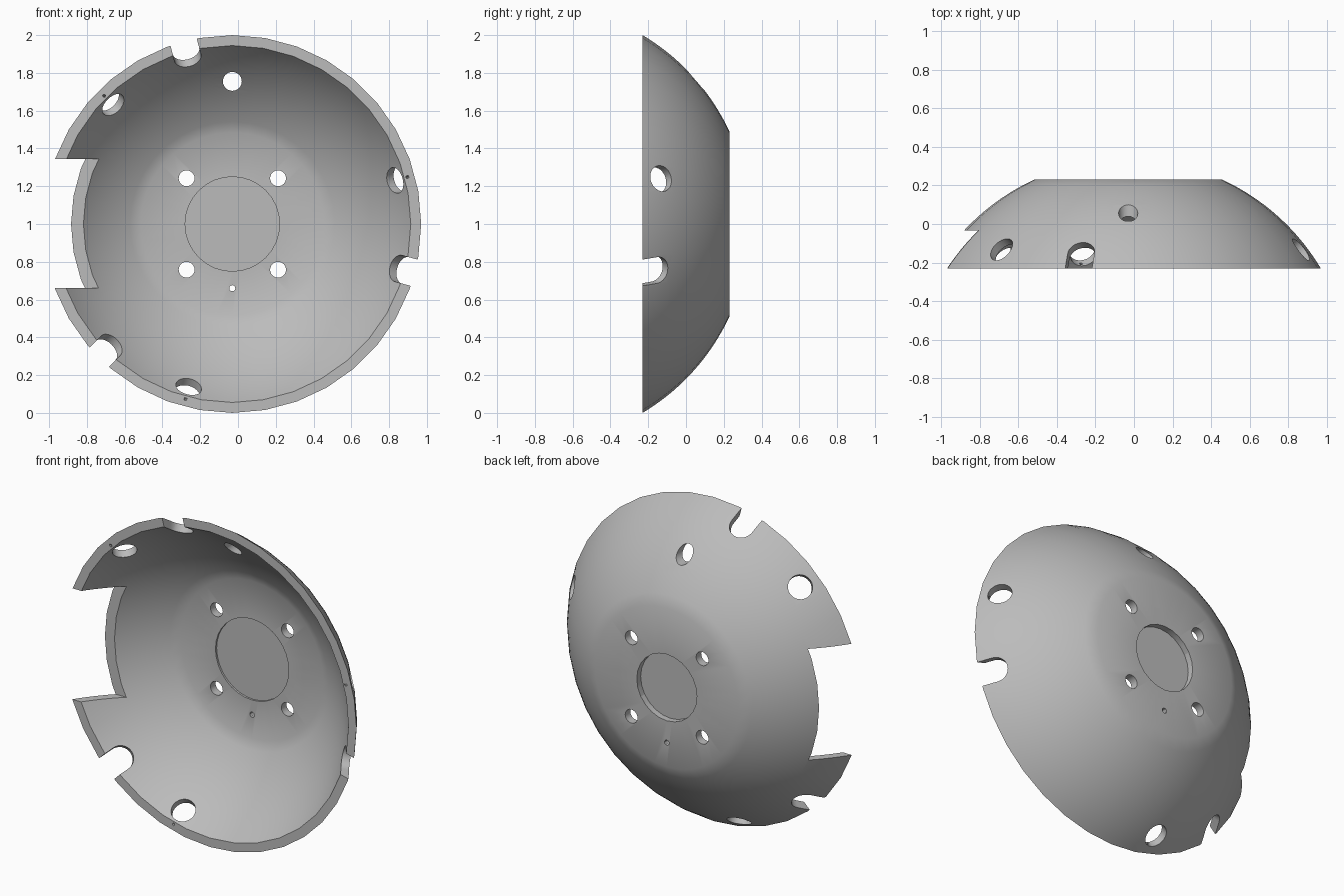
import bpy, bmesh
from math import sin, cos, pi, radians, sqrt
from mathutils import Vector, Matrix

if "Cube" in bpy.data.objects:
    bpy.data.objects.remove(bpy.data.objects["Cube"])

CENTRE = Vector((-0.03, 0, 1))      # axis of the dish, running along y
SPHERE_Y = -0.826                   # sphere centre on that axis
R_OUT, R_IN = 1.164, 1.117
FRONT, BACK, FLOOR = -0.23, 0.23, 0.18

grey = bpy.data.materials.new("plain grey")
grey.use_nodes = True
grey.diffuse_color = (0.5, 0.5, 0.5, 1)
grey.node_tree.nodes["Principled BSDF"].inputs["Base Color"].default_value = (0.5, 0.5, 0.5, 1)


def make_object(name, bm):
    bmesh.ops.recalc_face_normals(bm, faces=bm.faces)
    mesh = bpy.data.meshes.new(name)
    bm.to_mesh(mesh)
    bm.free()
    mesh.materials.append(grey)
    obj = bpy.data.objects.new(name, mesh)
    bpy.context.collection.objects.link(obj)
    return obj


def radius_at(y, sphere):
    return sqrt(sphere ** 2 - (y - SPHERE_Y) ** 2)


def arc(sphere, y0, y1, steps=14):
    ys = [y0 + (y1 - y0) * i / steps for i in range(steps + 1)]
    return [(radius_at(y, sphere), y) for y in ys]


def lathe(name, profile, sides):
    bm = bmesh.new()
    rings = [[bm.verts.new(CENTRE + Vector((r * cos(2 * pi * i / sides), y, r * sin(2 * pi * i / sides))))
              for r, y in profile] for i in range(sides)]
    n = len(profile)
    for i in range(sides):
        a, b = rings[i], rings[(i + 1) % sides]
        for j in range(n):
            k = (j + 1) % n
            bm.faces.new((a[j], a[k], b[k], b[j]))
    return make_object(name, bm)


# Dish: flat-bottomed spherical shell
profile = arc(R_OUT, FRONT, BACK) + [(0.15, BACK), (0.15, FLOOR)] + arc(R_IN, FLOOR, FRONT)
dish = lathe("dish_shell", profile, 36)


def cut(cutter):
    cutter.hide_render = True
    mod = dish.modifiers.new("cut", 'BOOLEAN')
    mod.operation, mod.solver, mod.object = 'DIFFERENCE', 'EXACT', cutter
    bpy.context.view_layer.objects.active = dish
    bpy.ops.object.modifier_apply(modifier=mod.name)
    bpy.data.objects.remove(cutter)


def prism(outline, origin, u, v, axis, depth):
    """Extrude a 2D outline in the u, v plane both ways along the axis."""
    bm = bmesh.new()
    ends = [[bm.verts.new(origin + u * a + v * b + axis * s) for a, b in outline]
            for s in (-depth, depth)]
    n = len(outline)
    bm.faces.new(ends[0])
    bm.faces.new(ends[1][::-1])
    for i in range(n):
        j = (i + 1) % n
        bm.faces.new((ends[0][i], ends[0][j], ends[1][j], ends[1][i]))
    return make_object("cutter", bm)


def circle(r, sides=24, start=0, sweep=2 * pi):
    return [(r * cos(start + sweep * i / sides), r * sin(start + sweep * i / sides)) for i in range(sides)]


X, Y, Z = Vector((1, 0, 0)), Vector((0, 1, 0)), Vector((0, 0, 1))


def drill(x, z, r, y=0.0, depth=0.6, sides=24):
    cut(prism(circle(r, sides), CENTRE + Vector((x, y, z)), X, Z, Y, depth))


# Central bore with a shallow counterbore, bolt holes and pin hole
drill(0, 0, 0.205)
drill(0, 0, 0.25, y=FLOOR - 0.1, depth=0.112, sides=32)
for sx in (-1, 1):
    for sz in (-1, 1):
        drill(0.242 * sx, 0.242 * sz, 0.042)
drill(0, -0.34, 0.016, sides=12)
drill(0, 0.755, 0.05)


def frame(angle, y):
    """Point on the shell with tangent, rim-ward and outward directions."""
    a = radians(angle)
    radial = Vector((cos(a), 0, sin(a)))
    tangent = Vector((-sin(a), 0, cos(a)))
    r = radius_at(y, R_OUT)
    normal = (radial * r + Y * (y - SPHERE_Y)).normalized()
    return CENTRE + radial * r + Y * y, tangent, tangent.cross(normal), normal, radial


for turn in range(3):
    # Round port, square to the shell, with a fine screw hole in from the rim
    p, t, rimward, normal, radial = frame(15 + 120 * turn, -0.13)
    if rimward.y > 0:
        rimward = -rimward
    cut(prism(circle(0.07), p, t, rimward, normal, 0.15))
    start = CENTRE + radial * 0.965 + Y * (FRONT - 0.01)
    along = (p - normal * 0.025 - start).normalized()
    cut(prism(circle(0.008, 8), start, t, along.cross(t), along, 0.08))
    # Open slot running out through the rim
    p, t, rimward, normal, radial = frame(-15 + 120 * turn, -0.152)
    if rimward.y > 0:
        rimward = -rimward
    slot = circle(0.072, 16, pi, pi) + [(0.072, 0), (0.072, 0.3), (-0.072, 0.3)]
    cut(prism(slot, p, t, rimward, normal, 0.15))

# Wide rectangular notch on the right side
cut(prism([(-1.2, -0.34), (-0.5, -0.34), (-0.5, 0.345), (-1.2, 0.345)],
          CENTRE + Y * -0.235, X, Z, Y, 0.2))

# Smooth shading with crisp cut edges
bpy.ops.object.select_all(action='DESELECT')
dish.select_set(True)
bpy.context.view_layer.objects.active = dish
bpy.ops.object.shade_smooth_by_angle(angle=radians(30))
